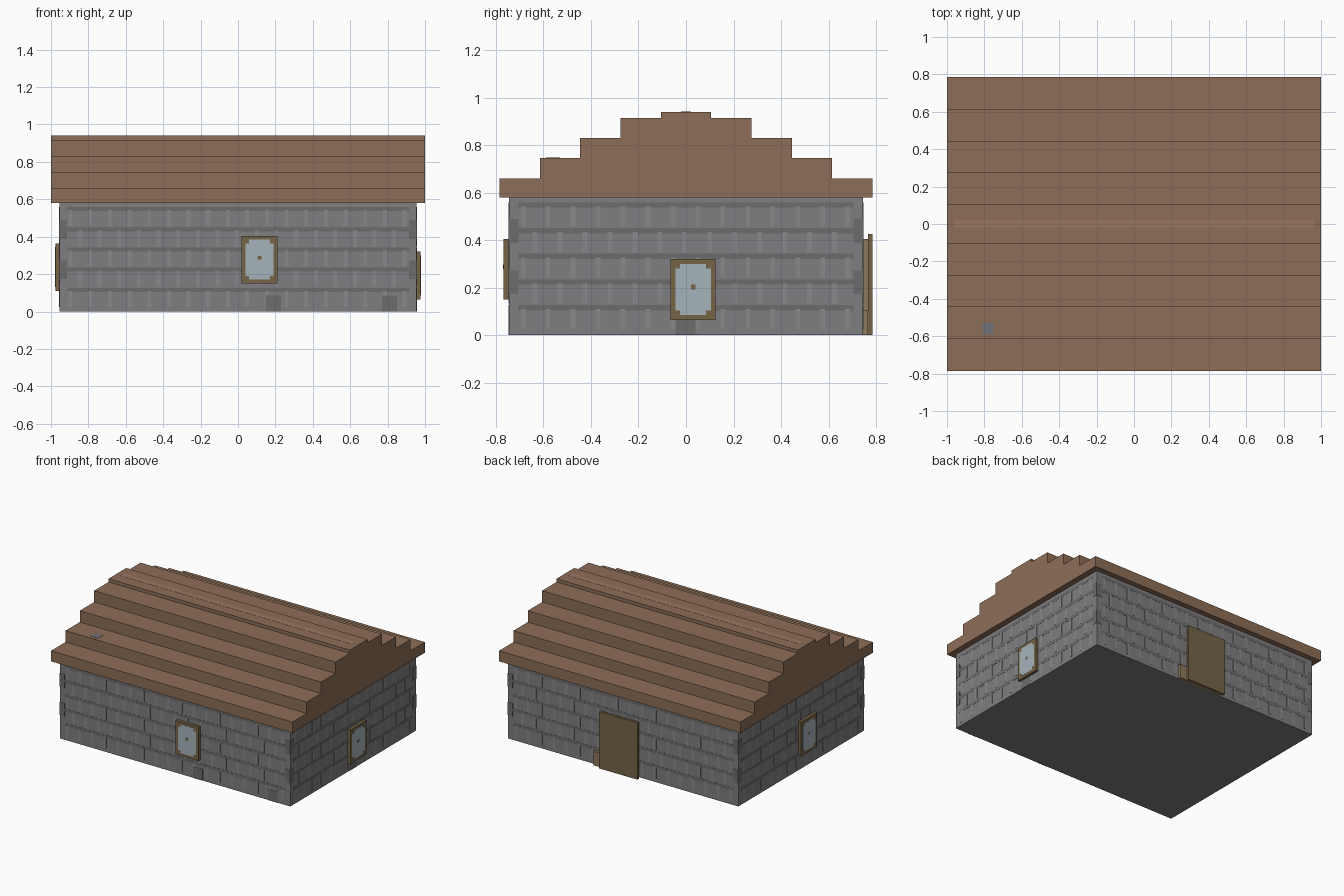
import bpy, bmesh
from mathutils import Vector

if "Cube" in bpy.data.objects:
    bpy.data.objects.remove(bpy.data.objects["Cube"])

WX, WY, WZ = 0.955, 0.745, 0.58   # wall half sizes and eaves height


def material(name, r, g, b):
    m = bpy.data.materials.new(name)
    m.diffuse_color = (r, g, b, 1)
    m.use_nodes = True
    m.node_tree.nodes["Principled BSDF"].inputs["Base Color"].default_value = m.diffuse_color
    return m


STONE = material("stone", 0.21, 0.21, 0.22)
DARK = material("dark_stone", 0.15, 0.15, 0.155)
LIGHT = material("light_stone", 0.25, 0.25, 0.26)
ROOF = material("roof_wood", 0.27, 0.155, 0.095)
RIDGE = material("ridge_wood", 0.33, 0.19, 0.12)
WOOD = material("frame_wood", 0.18, 0.13, 0.062)
STEP = material("step_wood", 0.27, 0.19, 0.11)
GLASS = material("glass", 0.38, 0.45, 0.50)
SLATE = material("slate", 0.16, 0.17, 0.19)


def finish(bm, name, mat):
    bmesh.ops.recalc_face_normals(bm, faces=bm.faces)
    me = bpy.data.meshes.new(name)
    bm.to_mesh(me)
    bm.free()
    ob = bpy.data.objects.new(name, me)
    me.materials.append(mat)
    bpy.context.collection.objects.link(ob)
    return ob


def boxes(name, mat, spans):
    """One object from boxes given as (min corner, max corner)."""
    bm = bmesh.new()
    for a, b in spans:
        a, b = Vector(a), Vector(b)
        vs = bmesh.ops.create_cube(bm, size=1)["verts"]
        for v in vs:
            v.co = (a + b) / 2 + v.co * (b - a)
    return finish(bm, name, mat)


def on_wall(side, u0, u1, z0, z1, d0, d1):
    """Box on a wall: u along the wall, d outward from its face."""
    s = -1 if side in ("front", "left") else 1
    if side in ("front", "back"):
        d = sorted((s * (WY + d0), s * (WY + d1)))
        return (u0, d[0], z0), (u1, d[1], z1)
    d = sorted((s * (WX + d0), s * (WX + d1)))
    return (d[0], u0, z0), (d[1], u1, z1)


# Stone body
boxes("walls", STONE, [((-WX, -WY, 0), (WX, WY, WZ))])

# Shallow brick courses, upright joints and corner stones
courses, joints, stones = [], [], []
for side, half in (("front", WX), ("back", WX), ("left", WY), ("right", WY)):
    for row in range(5):
        z = 0.108 * row + 0.105
        courses.append(on_wall(side, -half + 0.04, half - 0.04, z, z + 0.022, -0.01, 0.001))
        n = int(2 * half / 0.105)
        for i in range(n):
            u = -half + 0.05 + i * 0.105 + 0.05 * (row % 2)
            if u < half - 0.04:
                joints.append(on_wall(side, u, u + 0.02, z - 0.08, z + 0.005, -0.01, 0.0015))
        for e in (-1, 1):
            if row % 2:
                u = sorted((e * half, e * (half - 0.04)))
                stones.append(on_wall(side, *u, z - 0.04, z + 0.06, -0.01, 0.002))
stones += [on_wall("front", 0.15, 0.23, 0, 0.085, -0.01, 0.002),
           on_wall("front", 0.77, 0.85, 0, 0.085, -0.01, 0.002),
           on_wall("right", -0.045, 0.04, 0, 0.065, -0.01, 0.002)]
boxes("brick_courses", DARK, courses)
boxes("brick_joints", LIGHT, joints)
boxes("dark_stones", DARK, stones)

# Stepped roof: half profile mirrored and extruded along x
half = []
z = WZ
for y, top in ((0.785, 0.66), (0.615, 0.745), (0.445, 0.83), (0.275, 0.915), (0.105, 0.94)):
    half += [(y, z), (y, top)]
    z = top
profile = half + [(-y, z) for y, z in reversed(half)]
bm = bmesh.new()
face = bm.faces.new([bm.verts.new((-1, y, z)) for y, z in profile])
ext = bmesh.ops.extrude_face_region(bm, geom=[face], use_keep_orig=True)
bmesh.ops.translate(bm, vec=(2, 0, 0),
                    verts=[v for v in ext["geom"] if isinstance(v, bmesh.types.BMVert)])
finish(bm, "stepped_roof", ROOF)
boxes("ridge_strip", RIDGE, [((-0.96, -0.02, 0.93), (0.96, 0.02, 0.941))])
boxes("roof_patch", SLATE, [((-0.81, -0.59, 0.735), (-0.75, -0.53, 0.747))])


# Windows: frame, pane with notched corners, centre stud
def window(side, u, z):
    boxes(side + "_window_frame", WOOD,
          [on_wall(side, u, u + 0.19, z, z + 0.255, 0, 0.022)])
    boxes(side + "_window_pane", GLASS,
          [on_wall(side, u + 0.02, u + 0.17, z + 0.04, z + 0.215, 0.01, 0.023),
           on_wall(side, u + 0.04, u + 0.15, z + 0.02, z + 0.235, 0.01, 0.0235)])
    boxes(side + "_window_stud", WOOD,
          [on_wall(side, u + 0.085, u + 0.105, z + 0.128, z + 0.148, 0.01, 0.0245)])


window("front", 0.02, 0.15)
window("right", -0.065, 0.065)
window("left", -0.157, 0.11)

# Door on the back wall with its backing and a low step block beside it
boxes("door_backing", STEP, [on_wall("back", -0.127, 0.153, 0, 0.405, 0, 0.02)])
boxes("door", WOOD, [on_wall("back", -0.147, 0.173, 0, 0.425, 0.02, 0.04)])
boxes("door_side_block", STEP, [on_wall("back", 0.14, 0.232, 0, 0.105, 0, 0.021)])
